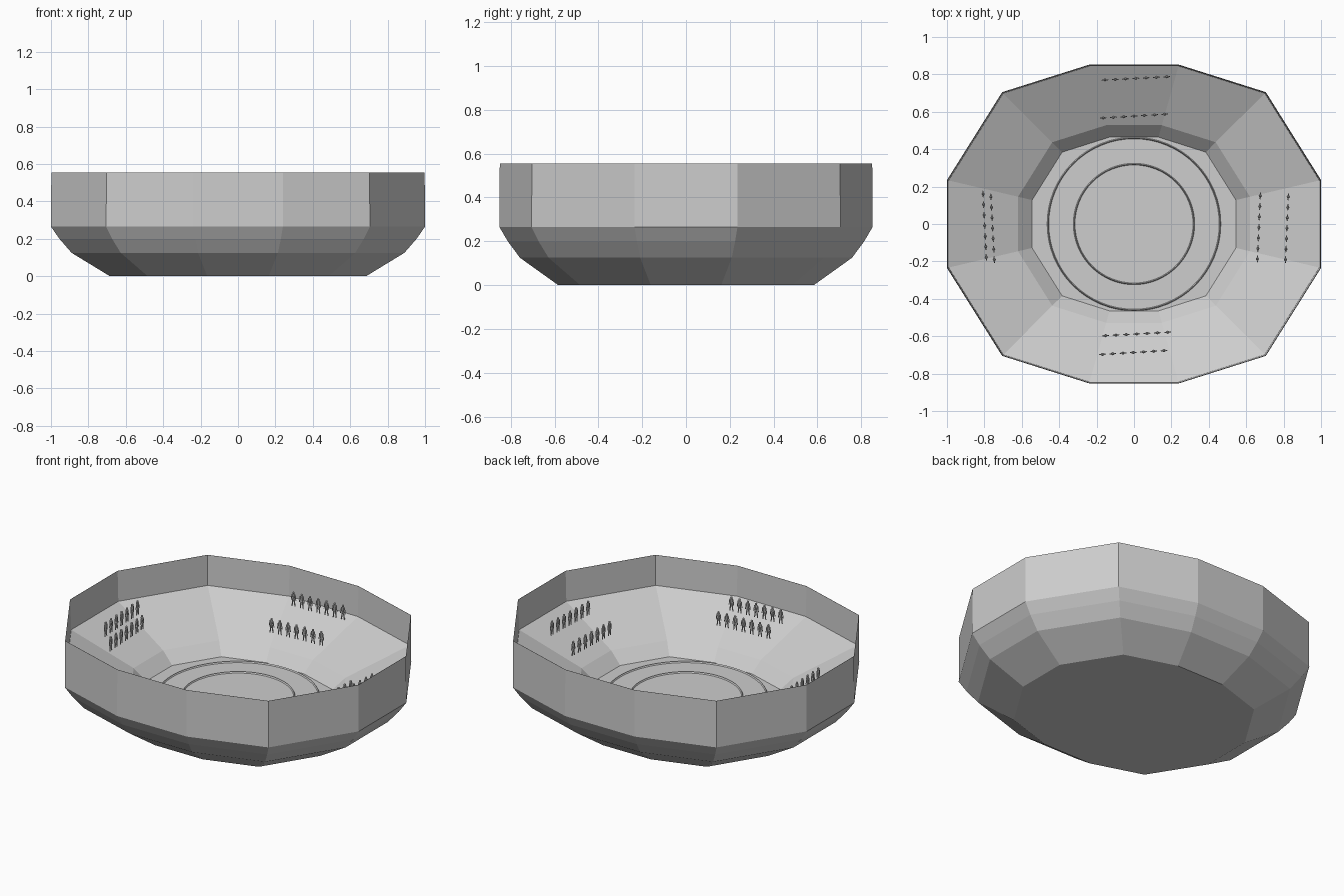
import bpy, bmesh, math
from mathutils import Matrix, Vector

cube = bpy.data.objects.get("Cube")
if cube:
    bpy.data.objects.remove(cube, do_unlink=True)

# One pale grey for the whole arena
stone = bpy.data.materials.new("pale_grey")
stone.use_nodes = True
stone.diffuse_color = (0.61, 0.61, 0.61, 1)
stone.node_tree.nodes["Principled BSDF"].inputs["Base Color"].default_value = stone.diffuse_color


def finish(name, bm):
    mesh = bpy.data.meshes.new(name)
    bm.to_mesh(mesh)
    bm.free()
    mesh.materials.append(stone)
    bpy.context.collection.objects.link(bpy.data.objects.new(name, mesh))


def bridge(bm, low, high):
    """Join two vertex loops with quads."""
    n = len(low)
    for i in range(n):
        j = (i + 1) % n
        bm.faces.new((low[i], low[j], high[j], high[i]))


# Twelve-sided plan, mirrored from one quarter
quarter = [(1, 0.235), (0.705, 0.705), (0.24, 0.852)]
plan = [(x * sx, y * sy) for x, y in quarter for sx in (1, -1) for sy in (1, -1)]
plan.sort(key=lambda p: math.atan2(p[1], p[0]))


# Outer shell, thin rim, inner wall, seating slope, kerb and floor in one profile
def arena_bowl():
    profile = [
        (0.685, 0), (0.89, 0.125), (0.955, 0.2), (1, 0.265), (0.998, 0.555),
        (0.997, 0.555), (0.991, 0.367), (0.62, 0.193), (0.545, 0.125),
    ]
    bm = bmesh.new()
    rings = [[bm.verts.new((x * s, y * s, z)) for x, y in plan] for s, z in profile]
    for low, high in zip(rings, rings[1:]):
        bridge(bm, low, high)
    bm.faces.new(list(reversed(rings[0])))
    bm.faces.new(rings[-1])
    finish("arena_bowl", bm)


arena_bowl()


# Low circular ridges on the floor, with a pointed section
def floor_ring(name, radius, width=0.009, base=0.125, height=0.008, sides=64):
    bm = bmesh.new()
    section = [(radius + width / 2, base), (radius, base + height), (radius - width / 2, base)]
    loops = [[bm.verts.new((r * math.cos(math.tau * i / sides),
                            r * math.sin(math.tau * i / sides), z))
              for i in range(sides)] for r, z in section]
    for low, high in zip(loops, loops[1:]):
        bridge(bm, low, high)
    finish(name, bm)


floor_ring("outer_floor_ring", 0.46)
floor_ring("inner_floor_ring", 0.32)


# One spectator: head, torso, arms and legs
def limb(bm, start, end, r1, r2, place):
    a, b = Vector(start), Vector(end)
    turn = (b - a).to_track_quat("Z", "Y").to_matrix().to_4x4()
    bmesh.ops.create_cone(bm, cap_ends=True, segments=6, radius1=r1, radius2=r2,
                          depth=(b - a).length,
                          matrix=place @ Matrix.Translation((a + b) / 2) @ turn)


def spectator(bm, place):
    bmesh.ops.create_icosphere(bm, subdivisions=1, radius=0.0075,
                               matrix=place @ Matrix.Translation((0, 0, 0.084)))
    limb(bm, (0, 0, 0.042), (0, 0, 0.076), 0.006, 0.009, place)
    for side in (-1, 1):
        limb(bm, (side * 0.01, 0, 0), (side * 0.004, 0, 0.046), 0.003, 0.005, place)
        limb(bm, (side * 0.016, 0, 0.036), (side * 0.01, 0, 0.073), 0.0025, 0.0035, place)


# Seven spectators per row: first position, last position, foot height
rows = {
    "back_upper_row": ((-0.155, 0.77), (0.175, 0.787), 0.355),
    "back_lower_row": ((-0.165, 0.567), (0.165, 0.587), 0.265),
    "front_upper_row": ((-0.168, -0.697), (0.16, -0.677), 0.36),
    "front_lower_row": ((-0.152, -0.597), (0.18, -0.579), 0.3),
    "right_upper_row": ((-0.807, 0.16), (-0.79, -0.178), 0.36),
    "right_lower_row": ((-0.765, 0.145), (-0.747, -0.19), 0.285),
    "left_upper_row": ((0.825, 0.145), (0.81, -0.19), 0.345),
    "left_lower_row": ((0.675, 0.15), (0.66, -0.187), 0.26),
}
for name, (first, last, foot) in rows.items():
    bm = bmesh.new()
    a, b = Vector((*first, foot)), Vector((*last, foot))
    heading = math.atan2(b.y - a.y, b.x - a.x)
    for i in range(7):
        spot = Matrix.Translation(a.lerp(b, i / 6)) @ Matrix.Rotation(heading, 4, "Z")
        spectator(bm, spot)
    finish(name, bm)
